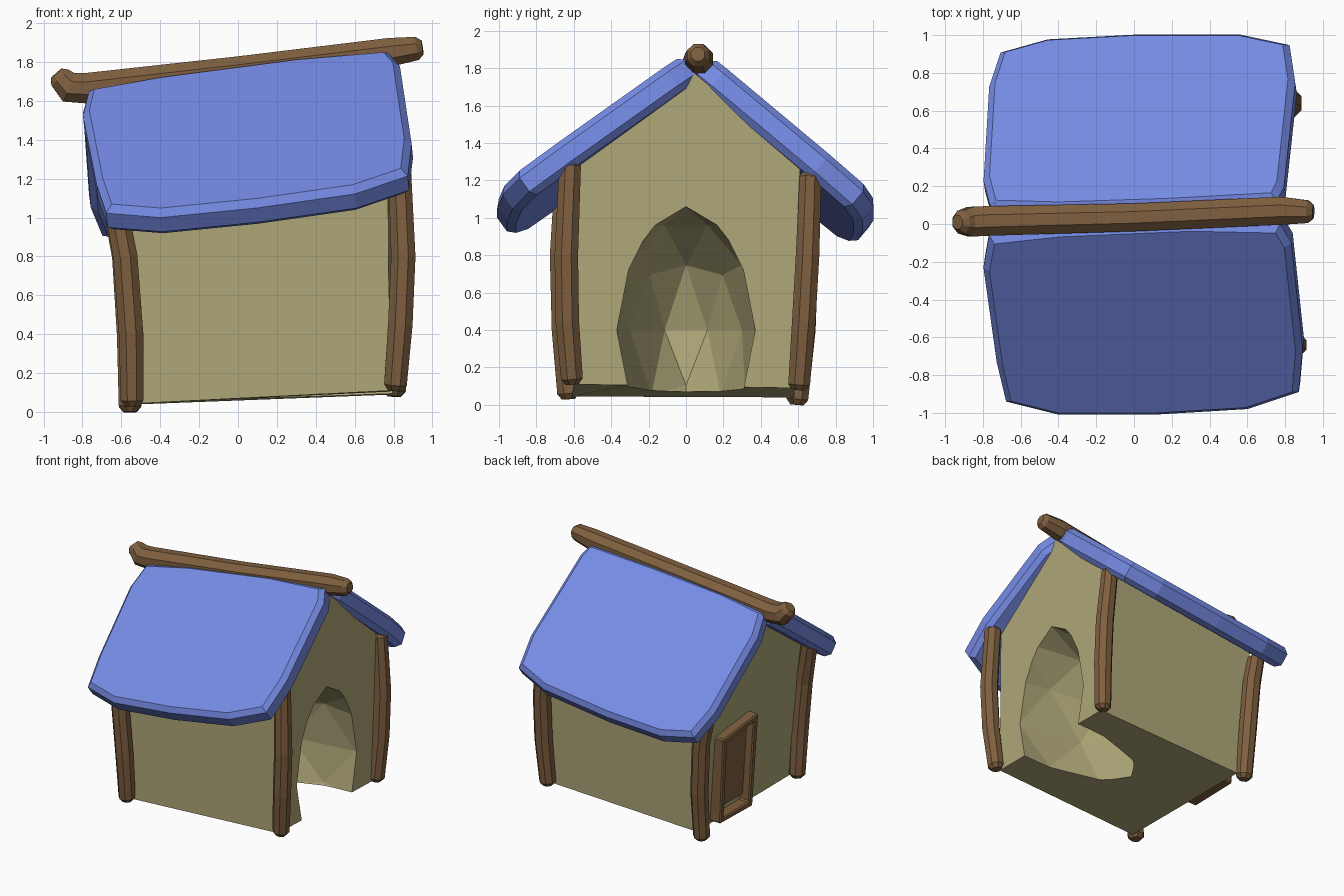
import bpy, bmesh
from math import cos, sin, pi
from mathutils import Vector, Matrix

if "Cube" in bpy.data.objects:
    bpy.data.objects.remove(bpy.data.objects["Cube"])


def material(name, rgb):
    m = bpy.data.materials.new(name)
    m.diffuse_color = (*rgb, 1)
    m.use_nodes = True
    m.node_tree.nodes["Principled BSDF"].inputs["Base Color"].default_value = m.diffuse_color
    return m


WOOD = material("wood", (0.21, 0.115, 0.05))
ROOF = material("roof_blue", (0.18, 0.26, 0.78))
WALL = material("plaster", (0.43, 0.39, 0.19))


def finish(name, bm, mat):
    bmesh.ops.recalc_face_normals(bm, faces=bm.faces)
    me = bpy.data.meshes.new(name)
    bm.to_mesh(me)
    bm.free()
    me.materials.append(mat)
    ob = bpy.data.objects.new(name, me)
    bpy.context.collection.objects.link(ob)
    return ob


def loft(name, rings, mat):
    """Closed solid through a list of equal-length rings."""
    bm = bmesh.new()
    vs = [[bm.verts.new(p) for p in r] for r in rings]
    n = len(rings[0])
    for a, b in zip(vs, vs[1:]):
        for i in range(n):
            j = (i + 1) % n
            bm.faces.new((a[i], a[j], b[j], b[i]))
    bm.faces.new(vs[0])
    bm.faces.new(vs[-1])
    return finish(name, bm, mat)


def beam(name, path, radii, ref, sides=8, cap=0.03):
    """Bent log with chamfered ends."""
    pts = [Vector(p) for p in path]
    d0, d1 = (pts[0] - pts[1]).normalized(), (pts[-1] - pts[-2]).normalized()
    pts = [pts[0] + d0 * cap] + pts + [pts[-1] + d1 * cap]
    radii = [radii[0] * 0.6] + list(radii) + [radii[-1] * 0.6]
    rings = []
    for i, p in enumerate(pts):
        t = (pts[min(i + 1, len(pts) - 1)] - pts[max(i - 1, 0)]).normalized()
        u = t.cross(Vector(ref)).normalized()
        v = t.cross(u)
        rings.append([p + radii[i] * (u * cos(a) + v * sin(a))
                      for a in (2 * pi * (k + 0.5) / sides for k in range(sides))])
    return loft(name, rings, WOOD)


# House body: gabled block, lower on the left end
right_end = [(0.78, -0.60, 0.11), (0.80, 0.58, 0.09), (0.80, 0.61, 1.29),
             (0.79, 0.05, 1.77), (0.77, -0.60, 1.33)]
left_end = [(-0.50, -0.61, 0.045), (-0.50, 0.58, 0.04), (-0.59, 0.62, 1.10),
            (-0.61, 0.03, 1.61), (-0.59, -0.63, 1.15)]
body = loft("house_body", [right_end, left_end], WALL)

# Rounded entrance hollow carved from the right end
bm = bmesh.new()
bmesh.ops.create_icosphere(bm, subdivisions=2, radius=1,
                           matrix=Matrix.Translation((0.79, 0, 0.4)) @ Matrix.Diagonal((0.90, 0.37, 0.66, 1)))
cutter = finish("entrance_cutter", bm, WALL)
cutter.hide_render = True
mod = body.modifiers.new("entrance", 'BOOLEAN')
mod.operation = 'DIFFERENCE'
mod.solver = 'EXACT'
mod.object = cutter
bpy.context.view_layer.objects.active = body
bpy.ops.object.modifier_apply(modifier=mod.name)
bpy.data.objects.remove(cutter)


# Roof slabs: plan outline laid on a tilted plane, thickened and chamfered
def slab(name, outline, z0, sx, sy, thick=0.16):
    top = [Vector((x, y, z0 + sx * x + sy * y)) for x, y in outline]
    n = Vector((-sx, -sy, 1)).normalized()
    ob = loft(name, [top, [p - n * thick for p in top]], ROOF)
    b = ob.modifiers.new("chamfer", 'BEVEL')
    b.width, b.segments = 0.035, 1
    b.limit_method, b.angle_limit = 'ANGLE', 1.25
    return ob


slab("front_roof", [(-0.77, -0.08), (-0.80, -0.25), (-0.73, -0.75), (-0.68, -0.96),
                    (-0.40, -1.03), (0.10, -1.03), (0.60, -1.0), (0.87, -0.91),
                    (0.89, -0.68), (0.83, -0.12), (0.77, -0.02), (0.30, -0.01),
                    (-0.40, -0.04)], 1.81, 0.10, 0.72)
slab("back_roof", [(-0.76, 0.10), (-0.80, 0.25), (-0.77, 0.75), (-0.71, 0.93),
                   (-0.46, 1.0), (0.0, 1.025), (0.56, 1.025), (0.82, 0.97),
                   (0.85, 0.77), (0.79, 0.22), (0.75, 0.14), (0.20, 0.11),
                   (-0.40, 0.09)], 1.885, 0.13, -0.85)

# Ridge log, kinked up at its left end
beam("ridge_beam", [(-0.915, 0.01, 1.72), (-0.87, 0.012, 1.67), (-0.78, 0.016, 1.665),
                    (0.0, 0.035, 1.755), (0.78, 0.07, 1.85), (0.92, 0.065, 1.87)],
     [0.065, 0.085, 0.085, 0.08, 0.08, 0.065], (0, 1, 0))

# Bowed corner posts
posts = {
    "front_right_post": [(0.81, -0.61, 0.14), (0.835, -0.635, 0.45), (0.85, -0.64, 0.8),
                         (0.83, -0.62, 1.28)],
    "back_right_post": [(0.805, 0.605, 0.11), (0.825, 0.63, 0.45), (0.825, 0.65, 0.8),
                        (0.79, 0.665, 1.22)],
    "front_left_post": [(-0.545, -0.63, 0.06), (-0.55, -0.655, 0.4), (-0.58, -0.665, 0.8),
                        (-0.64, -0.65, 1.12)],
    "back_left_post": [(-0.555, 0.595, 0.03), (-0.56, 0.63, 0.4), (-0.585, 0.645, 0.8),
                       (-0.63, 0.64, 1.02)],
}
for name, path in posts.items():
    beam(name, path, [0.063, 0.068, 0.068, 0.063], (1, 0, 0))

# Small door on the left end: surround with a recessed panel
outer = [(0.41, 0.06), (0.0, 0.05), (-0.02, 0.80), (0.42, 0.75)]
inner = [(0.365, 0.10), (0.045, 0.10), (0.035, 0.745), (0.37, 0.70)]


def on_wall(pts, depth):
    return [(depth - 0.055 * z, y, z) for y, z in pts]


rings = [on_wall(outer, -0.49), on_wall(outer, -0.59), on_wall(inner, -0.59), on_wall(inner, -0.49)]
bm = bmesh.new()
vs = [[bm.verts.new(p) for p in r] for r in rings]
for a, b in zip(vs, vs[1:] + vs[:1]):
    for i in range(4):
        j = (i + 1) % 4
        bm.faces.new((a[i], a[j], b[j], b[i]))
frame = finish("door_frame", bm, WOOD)
b = frame.modifiers.new("chamfer", 'BEVEL')
b.width, b.segments = 0.01, 1

panel = [(0.38, 0.15), (0.04, 0.15), (0.03, 0.76), (0.38, 0.71)]
loft("door_panel", [on_wall(panel, -0.49), on_wall(panel, -0.525)], WOOD)
